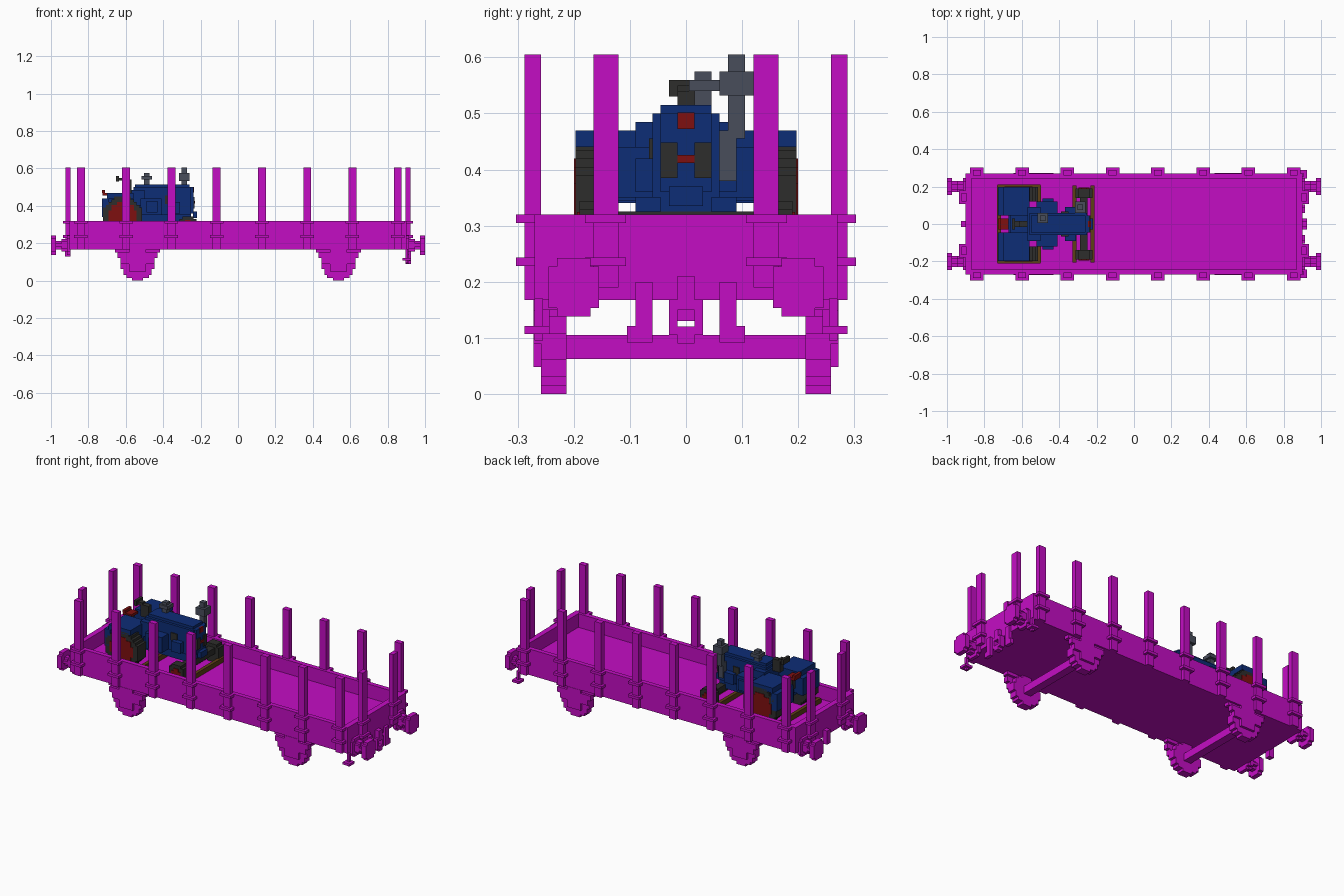
import bpy
import bmesh
import math
from mathutils import Matrix, Vector

STEP = .015  # block size used for stepped round parts

default = bpy.data.objects.get("Cube")
if default:
    bpy.data.objects.remove(default, do_unlink=True)


def material(name, r, g, b):
    mat = bpy.data.materials.new(name)
    mat.use_nodes = True
    mat.diffuse_color = (r, g, b, 1)
    mat.node_tree.nodes["Principled BSDF"].inputs["Base Color"].default_value = (r, g, b, 1)
    return mat


magenta = material("magenta", .55, .004, .55)
blue = material("dark blue", .004, .026, .18)
black = material("tyre black", .027, .027, .025)
grey = material("slate grey", .065, .075, .105)
red = material("dark red", .21, .005, .005)
brown = material("wood brown", .11, .05, .008)


def build(name, mat, blocks):
    """Make one object out of axis-aligned blocks given as x, y, z ranges."""
    bm = bmesh.new()
    for ranges in blocks:
        low = Vector([min(r) for r in ranges])
        high = Vector([max(r) for r in ranges])
        place = Matrix.Translation((low + high) / 2) @ Matrix.Diagonal((*(high - low), 1))
        bmesh.ops.create_cube(bm, size=1, matrix=place)
    mesh = bpy.data.meshes.new(name)
    bm.to_mesh(mesh)
    bm.free()
    mesh.materials.append(mat)
    obj = bpy.data.objects.new(name, mesh)
    bpy.context.collection.objects.link(obj)
    return obj


def box(name, mat, x, y, z):
    return build(name, mat, [(x, y, z)])


def disc(name, mat, axis, along, across, height, radius):
    """Stepped disc: rows of blocks following a circle, facing x or y."""
    rows = max(2, round(2 * radius / STEP))
    tall = 2 * radius / rows
    blocks = []
    for i in range(rows):
        low = -radius + i * tall
        half = math.sqrt(max(radius ** 2 - (low + tall / 2) ** 2, 0))
        half = max(STEP, round(half / STEP) * STEP)
        side = (across - half, across + half)
        z = (height + low, height + low + tall)
        blocks.append((along, side, z) if axis == "x" else (side, along, z))
    return build(name, mat, blocks)


def centred(c, half):
    return (c - half, c + half)


sides = (("front", -1), ("back", 1))
ends = (("right", -1), ("left", 1))

# Wagon floor and walls
box("wagon_floor", magenta, centred(0, .895), centred(0, .27), (.168, .24))
for word, s in sides:
    box(word + "_side_wall", magenta, centred(0, .895), (s * .243, s * .27), (.168, .32))
for word, s in ends:
    box(word + "_end_wall", magenta, (s * .868, s * .9), centred(0, .27), (.168, .32))

# Side stakes with their brackets
for word, s in sides:
    for i in range(8):
        x = -.84 + i * .242
        label = f"{word}_stake_{i + 1}"
        box(label, magenta, centred(x, .021), (s * .258, s * .288), (.168, .605))
        build(label + "_brackets", magenta, [
            (centred(x, .036), (s * .258, s * .303), (z, z + STEP)) for z in (.305, .228)])

# End stakes with their brackets
for end, e in ends:
    for word, s in sides:
        label = f"{end}_end_{word}_stake"
        box(label, magenta, (e * .895, e * .922), (s * .12, s * .165), (.19, .605))
        build(label + "_brackets", magenta, [
            ((e * .89, e * .935), (s * .107, s * .18), (z, z + STEP)) for z in (.305, .228)])

# Buffers
for end, e in ends:
    for word, s in sides:
        label = f"{end}_{word}_buffer"
        disc(label + "_base", magenta, "x", (e * .895, e * .915), s * .2, .19, .052)
        disc(label + "_sleeve", magenta, "x", (e * .91, e * .945), s * .2, .19, .034)
        disc(label + "_rod", magenta, "x", (e * .94, e * .98), s * .2, .19, .023)
        disc(label + "_head", magenta, "x", (e * .973, e), s * .2, .19, .052)

# Couplings: a full set on the left end, a short hook on the right
build("left_coupling_link", magenta, [
    ((.895, .925), (-.03, -.015), (.105, .168)),
    ((.895, .925), (.015, .03), (.105, .168)),
    ((.895, .925), (-.015, .015), (.09, .12)),
    ((.895, .925), (-.03, .03), (.15, .168)),
    ((.895, .925), (-.015, .015), (.168, .21))])
for word, s in sides:
    build(f"left_{word}_hose", magenta, [
        ((.895, .915), (s * .06, s * .09), (.092, .2)),
        ((.895, .915), (s * .06, s * .105), (.092, .121))])
    build(f"left_{word}_footstep", magenta, [
        ((.88, .925), (s * .243, s * .288), (.107, .121)),
        ((.895, .91), (s * .255, s * .27), (.095, .17))])
box("right_hook", magenta, (-.925, -.895), centred(0, STEP), (.13, .21))

# Wheelsets
for end, e in ends:
    x = e * .537
    box(end + "_axle", magenta, centred(x, .023), centred(0, .22), (.062, .105))
    for word, s in sides:
        label = f"{end}_{word}"
        disc(label + "_wheel", magenta, "y", (s * .213, s * .258), x, .085, .085)
        build(label + "_spring_and_axle_box", magenta, [
            (centred(x, .045), (s * .243, s * .272), (.048, .168)),
            (centred(x, .09), (s * .243, s * .272), (.09, .12)),
            (centred(x, .107), (s * .243, s * .272), (.12, .15)),
            (centred(x, .12), (s * .228, s * .258), (.15, .17))])

# Tractor rear wheels, mudguards and hubs
for word, s in sides:
    disc(word + "_rear_tyre", black, "y", (s * .12, s * .197), -.617, .345, .105)
    disc(word + "_rear_hub", red, "y", (s * .15, s * .2), -.617, .345, .075)
    build(word + "_mudguard", blue, [
        ((-.7, -.56), (s * .045, s * .197), (.44, .47)),
        ((-.727, -.69), (s * .045, s * .197), (.34, .44)),
        ((-.7, -.56), (s * .045, s * .13), (.345, .45))])

# Tractor front wheels and axle
for word, s in sides:
    disc(word + "_front_tyre", black, "y", (s * .14, s * .19), -.268, .292, .052)
    disc(word + "_front_hub", red, "y", (s * .16, s * .194), -.268, .292, .032)
box("front_axle", black, centred(-.268, .02), centred(0, .15), (.29, .325))

# Tractor bonnet and body
build("tractor_bonnet", blue, [
    ((-.56, -.25), centred(0, .06), (.35, .5)),
    ((-.55, -.26), centred(0, .045), (.5, .515)),
    ((-.25, -.238), centred(0, .045), (.36, .5)),
    ((-.24, -.218), centred(0, .03), (.335, .37))])
build("tractor_chassis", blue, [
    ((-.67, -.25), centred(0, .045), (.3, .4)),
    ((-.66, -.55), centred(0, .09), (.32, .42))])
build("engine_sides", blue, [
    ((-.52, -.41), centred(0, .12), (.35, .44)),
    ((-.49, -.43), centred(0, .135), (.365, .425)),
    ((-.57, -.5), centred(0, .09), (.4, .485)),
    ((-.37, -.31), centred(0, .09), (.36, .42))])

# Grille, badge plate and lamps
for word, s in sides:
    box(word + "_grille_panel", black, (-.24, -.232), (s * .015, s * .045), (.385, .448))
    box(word + "_bonnet_vent", black, (-.39, -.35), (s * .05, s * .066), (.41, .455))
box("grille_bar", red, (-.24, -.231), centred(0, STEP), (.412, .426))
disc("front_badge", red, "x", (-.245, -.235), 0, .487, STEP)

# Seat and steering wheel
build("tractor_seat", red, [
    ((-.725, -.67), centred(0, .03), (.455, .47)),
    ((-.727, -.71), centred(0, .03), (.47, .485))])
box("seat_post", black, (-.7, -.68), centred(0, STEP), (.39, .456))
build("steering_wheel", black, [
    (centred(-.645, .008), centred(0, .03), (.53, .56)),
    ((-.645, -.61), centred(0, STEP), (.535, .55)),
    ((-.62, -.57), centred(0, STEP), (.47, .54))])

# Air cleaner and exhaust
build("air_cleaner", grey, [
    (centred(-.488, .015), (.015, .045), (.5, .575)),
    (centred(-.488, .028), (.005, .06), (.54, .56))])
build("exhaust", grey, [
    (centred(-.288, .015), (.075, .105), (.455, .605)),
    (centred(-.288, .028), (.06, .12), (.532, .575)),
    (centred(-.288, .015), (.055, .09), (.38, .47))])

# Wooden chocks holding the tractor
for i, x in enumerate((-.722, -.507, -.318, -.222)):
    box(f"wheel_chock_{i + 1}", brown, centred(x, .01), centred(0, .205), (.24, .268))
for word, s in sides:
    box(word + "_chock_rail", brown, (-.73, -.5), (s * .198, s * .212), (.24, .262))
